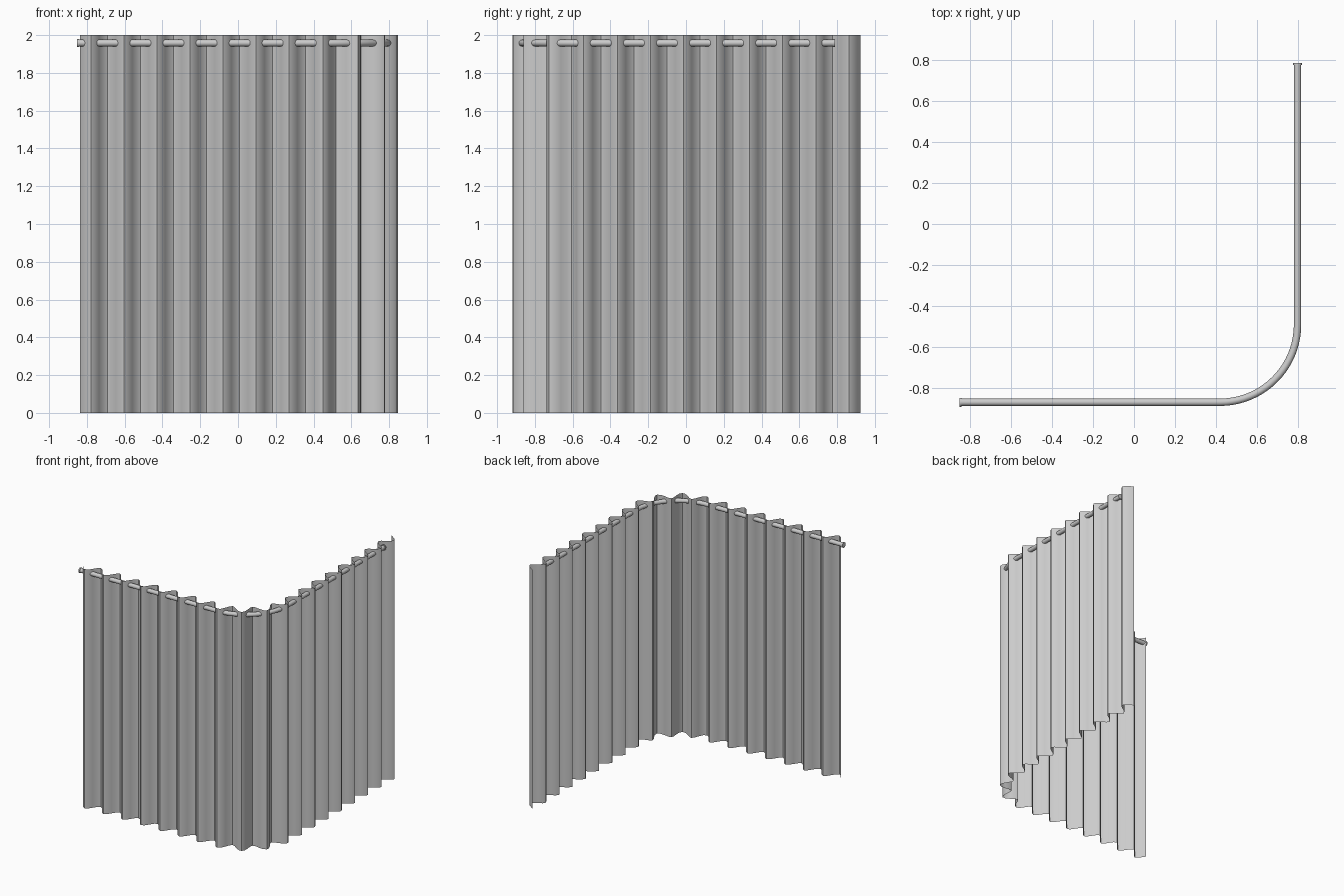
import bpy, bmesh, math
from mathutils import Vector

if "Cube" in bpy.data.objects:
    bpy.data.objects.remove(bpy.data.objects["Cube"])

ROD_X, ROD_Y, ROD_Z = 0.80, -0.872, 1.958
R = 0.38                          # bend radius
CX, CY = ROD_X - R, ROD_Y + R     # bend centre
ARC = R * math.pi / 2


def path(s):
    """Point and outward normal on the L-shaped rail; s = 0 where the bend starts."""
    if s < 0:
        return Vector((CX + s, ROD_Y, 0)), Vector((0, -1, 0))
    if s > ARC:
        return Vector((ROD_X, CY + s - ARC, 0)), Vector((1, 0, 0))
    a = s / R
    n = Vector((math.sin(a), -math.cos(a), 0))
    return Vector((CX, CY, 0)) + n * R, n


def add_mesh(name, bm):
    mesh = bpy.data.meshes.new(name)
    bm.normal_update()
    bm.to_mesh(mesh)
    bm.free()
    ob = bpy.data.objects.new(name, mesh)
    bpy.context.collection.objects.link(ob)
    bpy.ops.object.select_all(action='DESELECT')
    ob.select_set(True)
    bpy.context.view_layer.objects.active = ob
    bpy.ops.object.shade_smooth_by_angle(angle=math.radians(50))
    return ob


# Pleated curtain: a thin sheet waving either side of the rail
WAVE, AMP, PEAK = 0.175, 0.046, 0.026
start, end = -0.837 - CX, 0.923 - CY + ARC
step = WAVE / 8
stations = [start]
k = math.ceil((start - PEAK) / step + 0.2)
while PEAK + k * step < end - 0.004:
    stations.append(PEAK + k * step)
    k += 1
stations.append(end)

bm = bmesh.new()
columns = []
for s in stations:
    p, n = path(s)
    p = p + n * AMP * math.cos(2 * math.pi * (s - PEAK) / WAVE)
    columns.append([bm.verts.new((p.x, p.y, z)) for z in (0, 1, 2)])
for a, b in zip(columns, columns[1:]):
    for i in range(2):
        bm.faces.new((a[i], b[i], b[i + 1], a[i + 1]))
add_mesh("curtain", bm)

# Bent rod with slightly wider end caps: (path position, radius) rings
s0, s1 = -0.853 - CX, 0.788 - CY + ARC
rings = [(s0, 0.022), (s0 + 0.01, 0.022), (s0 + 0.01, 0.018)]
rings += [(ARC * i / 20, 0.018) for i in range(21)]
rings += [(s1 - 0.01, 0.018), (s1 - 0.01, 0.022), (s1, 0.022)]
SIDES = 20
bm = bmesh.new()
loops = []
for s, r in rings:
    p, n = path(s)
    loops.append([bm.verts.new(p + n * r * math.cos(t) + Vector((0, 0, ROD_Z + r * math.sin(t))))
                  for t in (2 * math.pi * i / SIDES for i in range(SIDES))])
for a, b in zip(loops, loops[1:]):
    for i in range(SIDES):
        j = (i + 1) % SIDES
        bm.faces.new((a[i], a[j], b[j], b[i]))
bm.faces.new(loops[0])
bm.faces.new(loops[-1])
bmesh.ops.recalc_face_normals(bm, faces=bm.faces)
add_mesh("curtain_rod", bm)
